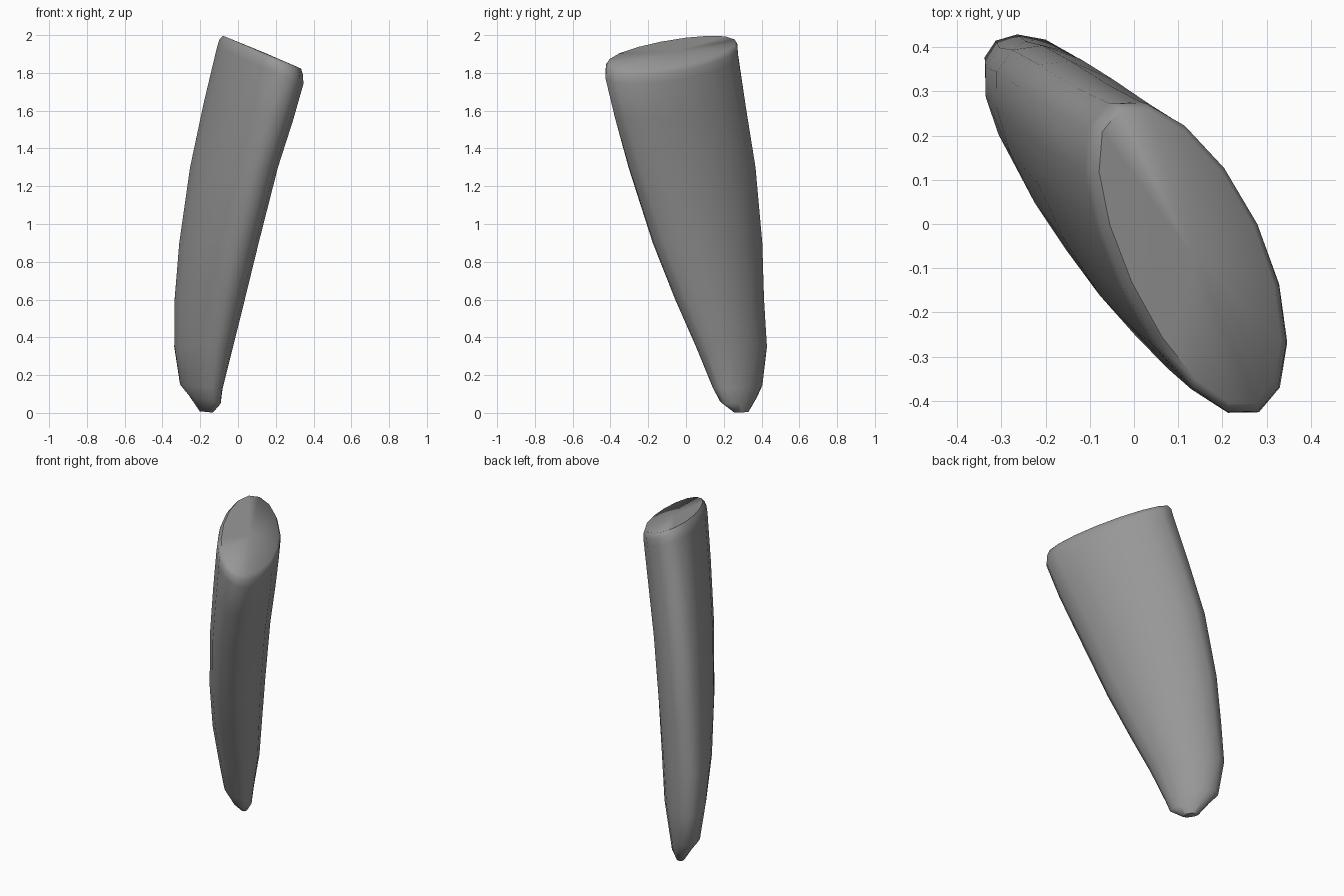
import bpy, bmesh, math

if "Cube" in bpy.data.objects:
    bpy.data.objects.remove(bpy.data.objects["Cube"])

SIDES = 16
# Cross-sections, bottom to top:
# height, centre x, centre y, half length, half width, bulge, turn in degrees, slope along x
SECTIONS = [
    (0.005, -0.168, 0.293, 0.046, 0.024, 0.000, -50, -0.10),
    (0.07, -0.176, 0.278, 0.112, 0.060, 0.003, -52, -0.25),
    (0.14, -0.198, 0.272, 0.150, 0.084, 0.010, -53, -0.10),
    (0.35, -0.190, 0.239, 0.212, 0.116, 0.022, -55, 0.0),
    (0.60, -0.160, 0.176, 0.263, 0.139, 0.025, -57, 0.0),
    (0.90, -0.112, 0.112, 0.322, 0.154, 0.026, -60, 0.0),
    (1.30, -0.032, 0.030, 0.374, 0.165, 0.025, -61, 0.0),
    (1.60, 0.047, -0.033, 0.385, 0.170, 0.020, -62, -0.2),
    (1.84, 0.112, -0.076, 0.385, 0.169, 0.012, -64, -0.42),
    (1.885, 0.117, -0.076, 0.380, 0.165, 0.012, -65, -0.42),
    (1.912, 0.122, -0.074, 0.362, 0.150, 0.012, -65, -0.42),
]


def add_section(bm, z, cx, cy, length, width, bulge, turn, slope):
    """Oval ring, fuller on one side, turned about z and sloped along x."""
    t = math.radians(turn)
    ring = []
    for i in range(SIDES):
        a = 2 * math.pi * i / SIDES
        u = 1.01 * length * math.cos(a)
        v = 1.01 * width * math.sin(a) + bulge * math.sin(a) ** 2
        dx = u * math.cos(t) - v * math.sin(t)
        dy = u * math.sin(t) + v * math.cos(t)
        ring.append(bm.verts.new((cx + dx, cy + dy, z + slope * dx)))
    return ring


# Tapered, twisted shaft
bm = bmesh.new()
rings = [add_section(bm, *s) for s in SECTIONS]
for low, high in zip(rings, rings[1:]):
    for i in range(SIDES):
        j = (i + 1) % SIDES
        bm.faces.new((low[i], low[j], high[j], high[i]))

# Tip and sloped top
bm.faces.new(rings[0][::-1])
centre = bm.verts.new((0.13, -0.07, 1.911))
for i in range(SIDES):
    bm.faces.new((rings[-1][i], rings[-1][(i + 1) % SIDES], centre))
bmesh.ops.recalc_face_normals(bm, faces=bm.faces)

mesh = bpy.data.meshes.new("tapered_shaft")
bm.to_mesh(mesh)
bm.free()
shaft = bpy.data.objects.new("tapered_shaft", mesh)
bpy.context.collection.objects.link(shaft)

# Plain grey surface
grey = bpy.data.materials.new("grey")
grey.diffuse_color = (0.31, 0.31, 0.31, 1)
grey.use_nodes = True
grey.node_tree.nodes["Principled BSDF"].inputs["Base Color"].default_value = grey.diffuse_color
mesh.materials.append(grey)

bpy.context.view_layer.objects.active = shaft
shaft.select_set(True)
bpy.ops.object.shade_smooth_by_angle(angle=math.radians(65))
